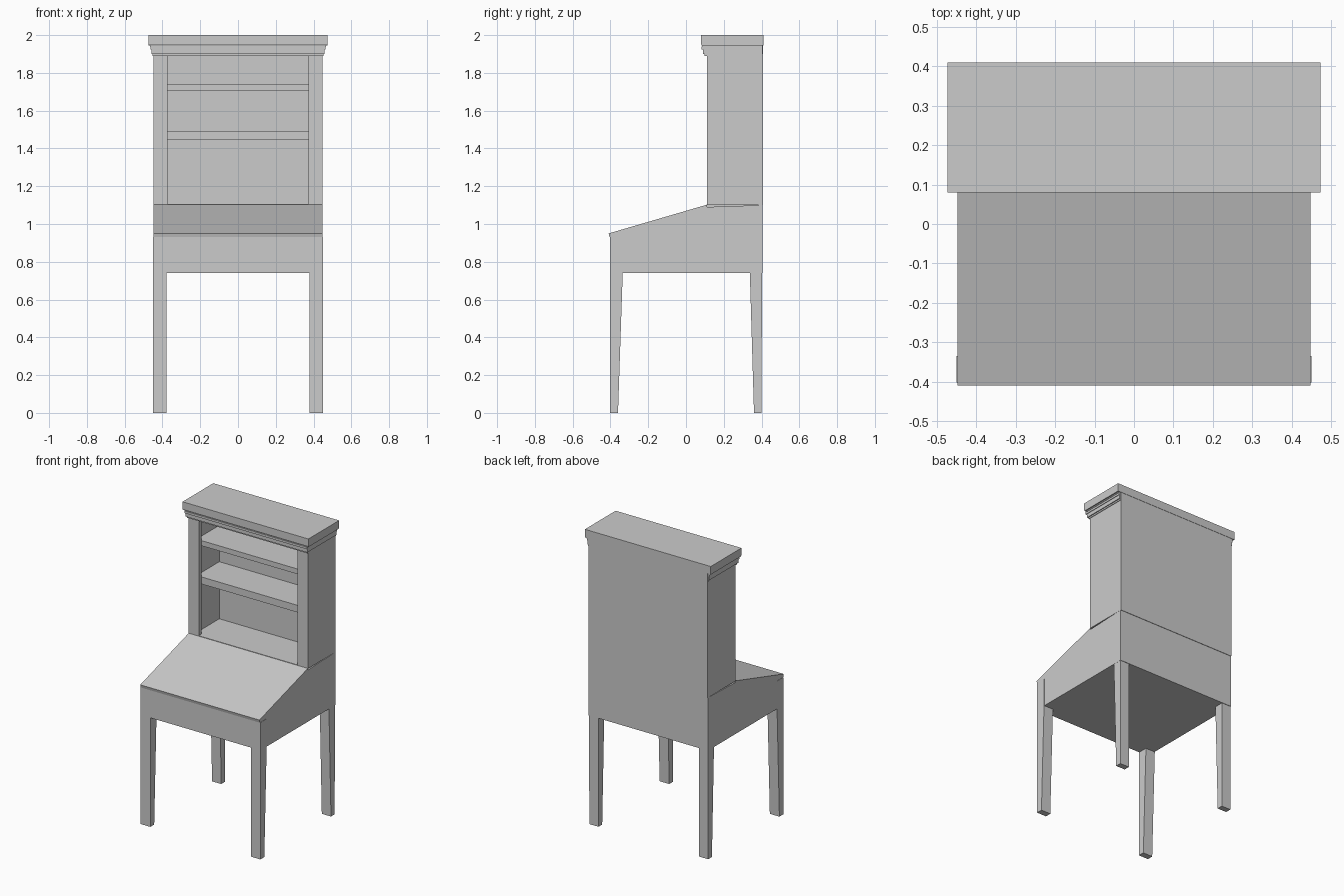
import bpy, bmesh

if "Cube" in bpy.data.objects:
    bpy.data.objects.remove(bpy.data.objects["Cube"])


def mesh_object(name, bm):
    bmesh.ops.recalc_face_normals(bm, faces=bm.faces[:])
    me = bpy.data.meshes.new(name)
    bm.to_mesh(me)
    bm.free()
    ob = bpy.data.objects.new(name, me)
    bpy.context.collection.objects.link(ob)
    return ob


def box(name, x, y, z):
    bm = bmesh.new()
    bmesh.ops.create_cube(bm, size=1)
    for v in bm.verts:
        for i, (a, b) in enumerate((x, y, z)):
            v.co[i] = a if v.co[i] < 0 else b
    return mesh_object(name, bm)


def side_profile(name, points, x0, x1):
    """Extrude a (y, z) outline along x."""
    bm = bmesh.new()
    face = bm.faces.new([bm.verts.new((x0, y, z)) for y, z in points])
    ext = bmesh.ops.extrude_face_region(bm, geom=[face])["geom"]
    bmesh.ops.translate(bm, vec=(x1 - x0, 0, 0),
                        verts=[g for g in ext if isinstance(g, bmesh.types.BMVert)])
    return mesh_object(name, bm)


def mirror_x(ob):
    ob.modifiers.new("mirror", 'MIRROR')
    return ob


W = 0.448            # half width
BACK = 0.405         # back of the desk
FRONT = 0.11         # front of the bookcase

# Desk case with sloping top
side_profile("desk_case", [(-0.40, 0.74), (BACK, 0.74), (BACK, 1.10),
                           (FRONT, 1.09), (-0.40, 0.935)], -W, W)
# Sloping writing lid
side_profile("writing_lid", [(-0.41, 0.95), (-0.405, 0.93), (FRONT, 1.08),
                             (FRONT, 1.102)], -W, W)

# Legs, tapered on the inner face; the front pair run up the case corners
mirror_x(side_profile("front_legs", [(-0.402, 0), (-0.36, 0), (-0.335, 0.74),
                                     (-0.335, 0.93), (-0.402, 0.93)], 0.378, W + 0.002))
mirror_x(side_profile("back_legs", [(0.40, 0), (0.36, 0), (0.338, 0.74),
                                    (0.338, 0.78), (0.402, 0.78)], 0.378, W - 0.001))

# Bookcase shell
mirror_x(box("bookcase_sides", (0.41, W), (0.135, 0.39), (1.10, 1.91)))
box("bookcase_back", (-W, W), (0.385, 0.408), (1.10, 1.96))
box("bookcase_floor", (-0.41, 0.41), (FRONT, 0.39), (1.09, 1.105))
box("bookcase_ceiling", (-0.41, 0.41), (0.12, 0.39), (1.89, 1.91))

# Face frame stiles
mirror_x(box("frame_stiles", (0.372, W), (FRONT, 0.14), (1.10, 1.91)))

# Shelves
for name, z0, z1 in (("lower_shelf", 1.445, 1.493), ("upper_shelf", 1.705, 1.74)):
    box(name, (-0.412, 0.412), (0.14, 0.387), (z0, z1))

# Cornice: stepped mouldings overhanging the front and sides
for name, over, front, z0, z1 in (
        ("cornice_bead", 0.004, 0.098, 1.89, 1.902),
        ("cornice_lower_moulding", 0.010, 0.090, 1.90, 1.927),
        ("cornice_upper_moulding", 0.014, 0.083, 1.925, 1.94),
        ("cornice_neck", 0.017, 0.087, 1.938, 1.95)):
    box(name, (-W - over, W + over), (front, BACK), (z0, z1))
side_profile("cornice_top", [(0.41, 1.945), (0.084, 1.945), (0.08, 1.952),
                             (0.08, 2.0), (0.41, 2.0)], -0.473, 0.473)
